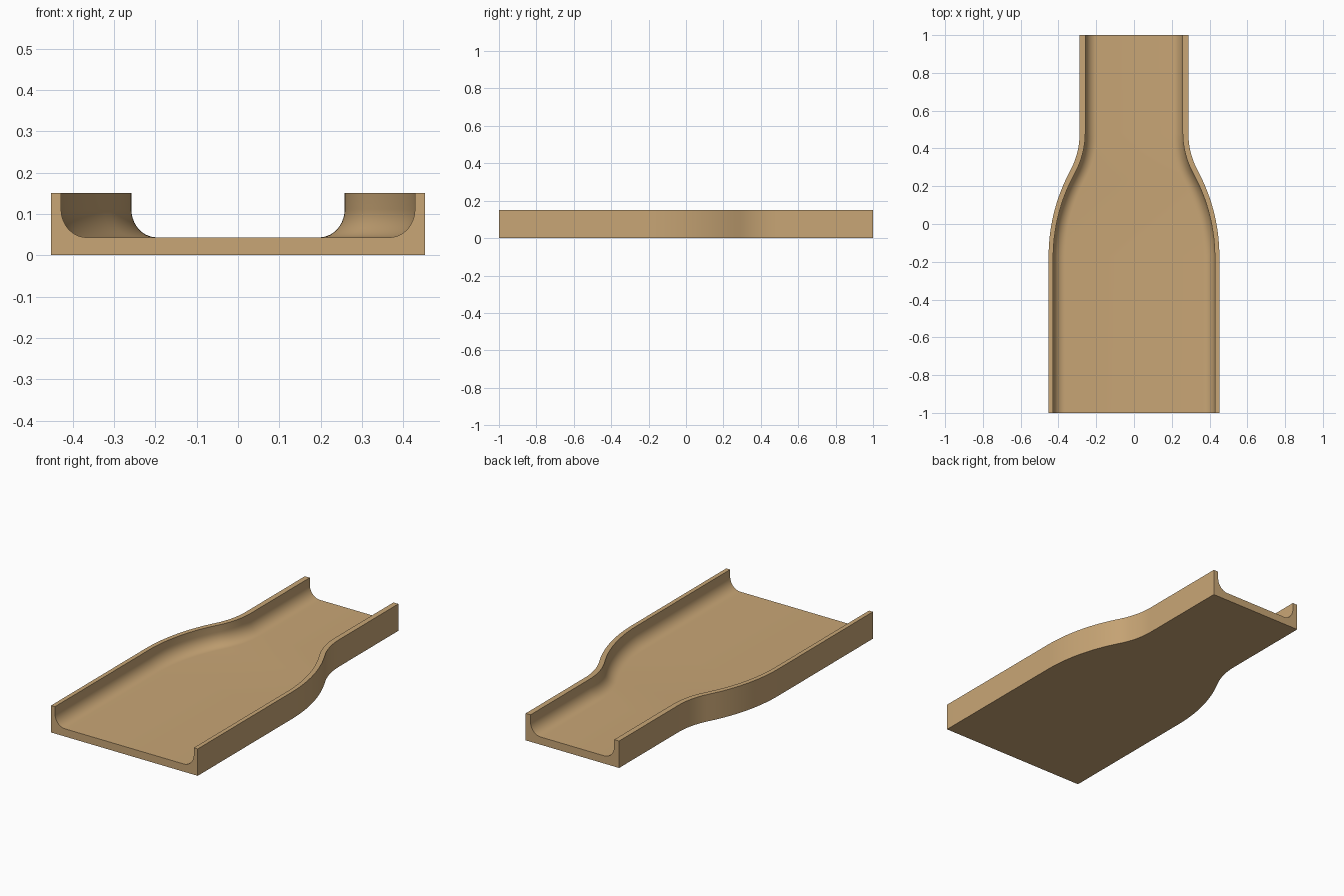
import bpy, bmesh, math

if "Cube" in bpy.data.objects:
    bpy.data.objects.remove(bpy.data.objects["Cube"])

WIDE, NARROW = 0.452, 0.288      # outer half widths
H, FLOOR = 0.15, 0.043           # wall height, floor height
RX, RZ = 0.062, 0.068            # inner fillet radii
ANG = math.radians(27)
R1, R2 = 0.95, 0.417             # shoulder arc radii
Y0, Y1 = -0.17, 0.48             # start and end of the shoulder

# Outer wall path on the +x side: (x, y, wall angle)
N = 14
path = [(WIDE, -1.0, 0.0)]
for i in range(N + 1):
    a = ANG * i / N
    path.append((WIDE - R1 * (1 - math.cos(a)), Y0 + R1 * math.sin(a), a))
for i in range(N + 1):
    a = ANG * (1 - i / N)
    path.append((NARROW + R2 * (1 - math.cos(a)), Y1 - R2 * math.sin(a), a))
path.append((NARROW, 1.0, 0.0))


def half_section(x, y, a):
    """Points from the bottom edge, over the wall, down to the floor."""
    blend = min(max((y - Y0) / (Y1 - Y0), 0), 1)
    wall = 0.024 + 0.006 * blend
    prof = [(0, 0), (0, H), (wall, H)]
    for i in range(11):
        t = math.pi / 2 * i / 10
        prof.append((wall + RX * (1 - math.cos(t)), FLOOR + RZ * (1 - math.sin(t))))
    return [(x - d * math.cos(a), y - d * math.sin(a), z) for d, z in prof]


# Loft the mirrored trough section along the path
bm = bmesh.new()
rings = []
for station in path:
    right = half_section(*station)
    left = [(-x, y, z) for x, y, z in reversed(right)]
    rings.append([bm.verts.new(p) for p in right + left])
for r, s in zip(rings, rings[1:]):
    n = len(r)
    for i in range(n):
        j = (i + 1) % n
        bm.faces.new((r[i], r[j], s[j], s[i]))
bm.faces.new(rings[0])
bm.faces.new(rings[-1][::-1])
bmesh.ops.recalc_face_normals(bm, faces=bm.faces)

mesh = bpy.data.meshes.new("tapered_trough")
bm.to_mesh(mesh)
bm.free()
trough = bpy.data.objects.new("tapered_trough", mesh)
bpy.context.collection.objects.link(trough)

# Tan colour
mat = bpy.data.materials.new("tan")
mat.diffuse_color = (0.58, 0.38, 0.18, 1)
mat.use_nodes = True
mat.node_tree.nodes["Principled BSDF"].inputs["Base Color"].default_value = mat.diffuse_color
mesh.materials.append(mat)

# Smooth curves, sharp edges
bpy.context.view_layer.objects.active = trough
trough.select_set(True)
bpy.ops.object.shade_smooth_by_angle(angle=math.radians(30))
